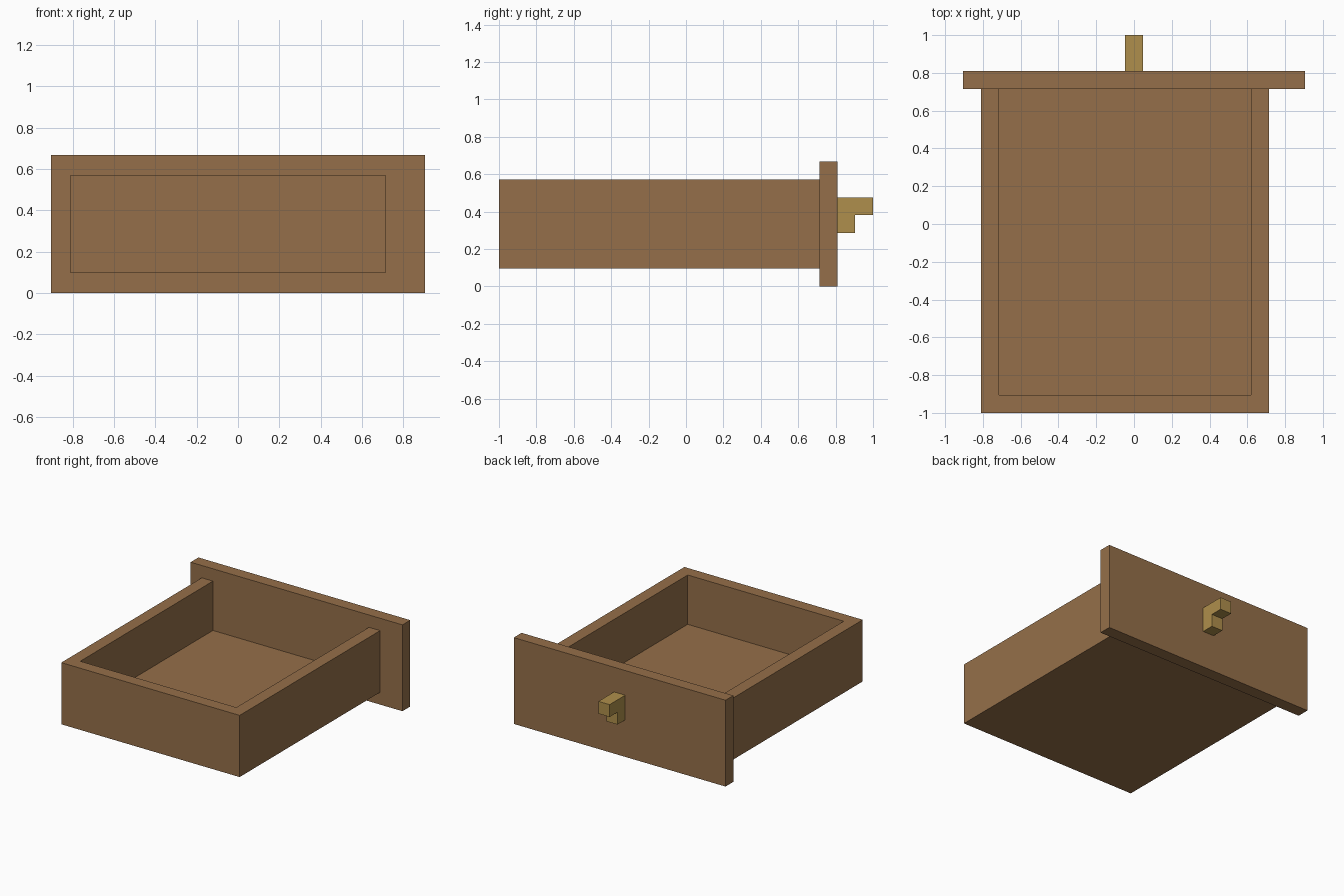
import bpy
import bmesh

if "Cube" in bpy.data.objects:
    bpy.data.objects.remove(bpy.data.objects["Cube"], do_unlink=True)

U = 2 / 21  # board thickness; every size is a multiple of it


def material(name, rgb):
    m = bpy.data.materials.new(name)
    m.use_nodes = True
    m.diffuse_color = (*rgb, 1)
    m.node_tree.nodes["Principled BSDF"].inputs["Base Color"].default_value = (*rgb, 1)
    return m


def add_object(name, bm, mat):
    bmesh.ops.recalc_face_normals(bm, faces=bm.faces)
    mesh = bpy.data.meshes.new(name)
    bm.to_mesh(mesh)
    bm.free()
    mesh.materials.append(mat)
    ob = bpy.data.objects.new(name, mesh)
    bpy.context.collection.objects.link(ob)
    return ob


def box(name, low, high, mat):
    """Box between two corners given in board thicknesses."""
    bm = bmesh.new()
    bmesh.ops.create_cube(bm, size=1)
    for v in bm.verts:
        v.co = [U * (a if c < 0 else b) for c, a, b in zip(v.co, low, high)]
    return add_object(name, bm, mat)


wood = material("brown_wood", (0.300, 0.159, 0.067))
brass = material("brass", (0.428, 0.275, 0.072))

# Tray: hollowed block, open towards the face panel
tray = box("drawer_tray", (-8.5, -10.5, 1), (7.5, 7.5, 6), wood)
cutter = box("tray_cutter", (-7.5, -9.5, 2), (6.5, 8.5, 7), wood)
cutter.hide_render = True
cut = tray.modifiers.new("hollow", "BOOLEAN")
cut.operation = "DIFFERENCE"
cut.solver = "EXACT"
cut.object = cutter
bpy.context.view_layer.objects.active = tray
bpy.ops.object.modifier_apply(modifier=cut.name)
bpy.data.objects.remove(cutter, do_unlink=True)

# Face panel, overhanging the tray
box("face_panel", (-9.5, 7.5, 0), (9.5, 8.5, 7), wood)

# Handle: L-shaped side profile (y, z) extruded across x
profile = [(8.5, 3), (9.5, 3), (9.5, 4), (10.5, 4), (10.5, 5), (8.5, 5)]
bm = bmesh.new()
side = bm.faces.new([bm.verts.new((-0.5 * U, y * U, z * U)) for y, z in profile])
grown = bmesh.ops.extrude_face_region(bm, geom=[side], use_keep_orig=True)
bmesh.ops.translate(bm, vec=(U, 0, 0),
                    verts=[g for g in grown["geom"] if isinstance(g, bmesh.types.BMVert)])
add_object("handle", bm, brass)
